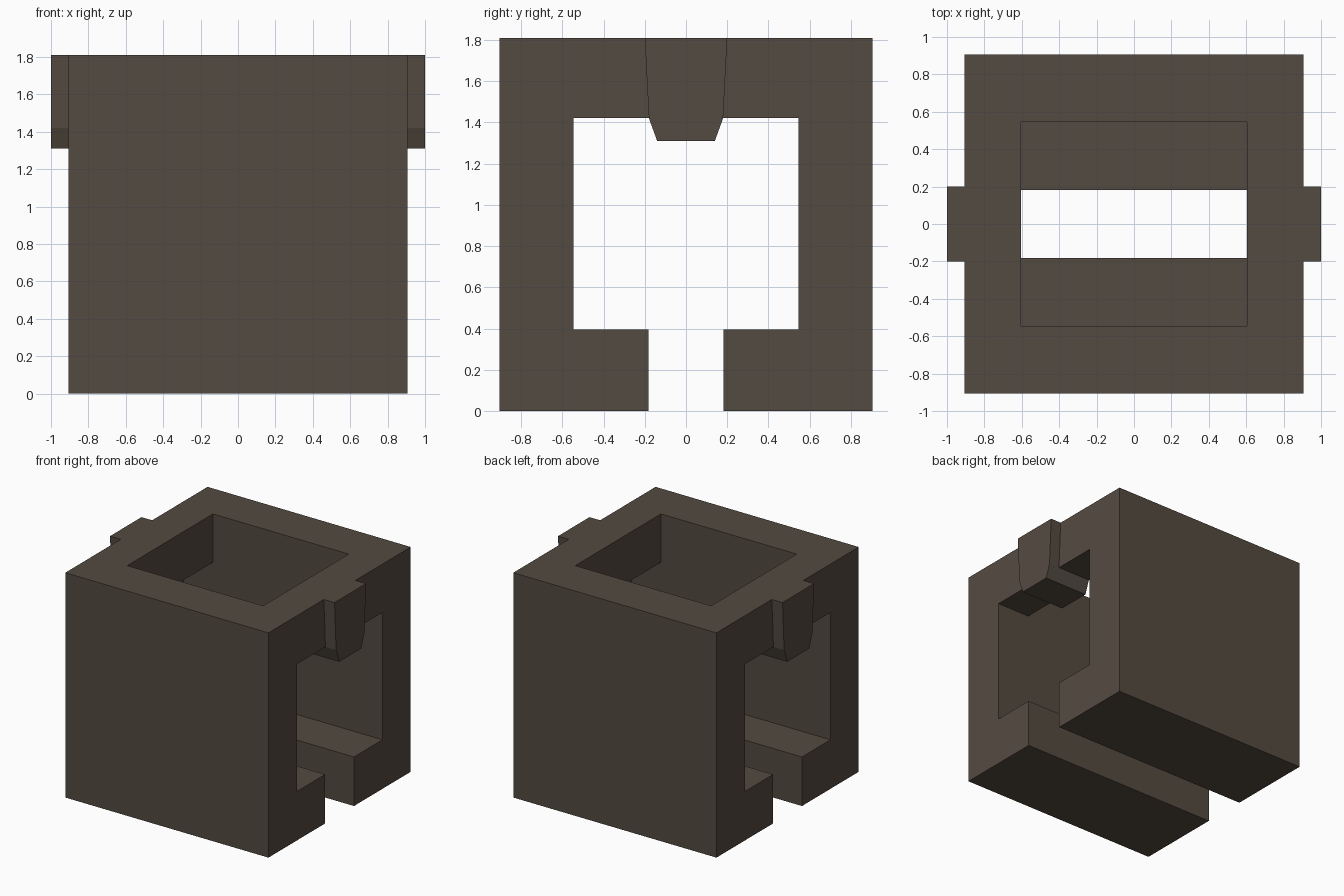
import bpy, bmesh

if "Cube" in bpy.data.objects:
    bpy.data.objects.remove(bpy.data.objects["Cube"])

stone = bpy.data.materials.new("dark_brown")
stone.diffuse_color = (0.088, 0.069, 0.053, 1)
stone.use_nodes = True
stone.node_tree.nodes["Principled BSDF"].inputs["Base Color"].default_value = stone.diffuse_color


def prism(name, profile, x0, x1):
    """Extrude a (y, z) profile along x."""
    bm = bmesh.new()
    face = bm.faces.new([bm.verts.new((x0, y, z)) for y, z in profile])
    ext = bmesh.ops.extrude_face_region(bm, geom=[face])
    verts = [v for v in ext["geom"] if isinstance(v, bmesh.types.BMVert)]
    bmesh.ops.translate(bm, verts=verts, vec=(x1 - x0, 0, 0))
    bmesh.ops.recalc_face_normals(bm, faces=bm.faces)
    mesh = bpy.data.meshes.new(name)
    bm.to_mesh(mesh)
    bm.free()
    mesh.materials.append(stone)
    ob = bpy.data.objects.new(name, mesh)
    bpy.context.collection.objects.link(ob)
    return ob


def mirrored(half):
    """Complete a half profile across y = 0."""
    return half + [(-y, z) for y, z in reversed(half)]


def combine(target, tool, operation):
    """Apply a boolean and remove the tool object."""
    mod = target.modifiers.new(operation, 'BOOLEAN')
    mod.object, mod.operation, mod.solver = tool, operation, 'EXACT'
    bpy.context.view_layer.objects.active = target
    bpy.ops.object.modifier_apply(modifier=mod.name)
    bpy.data.objects.remove(tool)


W, H, IN, OPEN = 0.905, 1.81, 0.545, 0.605
SLOT, FLOOR, CEIL = 0.183, 0.395, 1.42

# Block with the side-to-side tunnel and the slot in its floor
body = prism("hollow_block", mirrored(
    [(W, H), (W, 0), (SLOT, 0), (SLOT, FLOOR), (IN, FLOOR), (IN, CEIL)])
    , -W, W)

# Rectangular opening in the top
cutter = prism("top_opening", mirrored([(IN, 2.0), (IN, CEIL - 0.1)]), -OPEN, OPEN)
combine(body, cutter, 'DIFFERENCE')

# Tapered keystone at each tunnel mouth
key = mirrored([(0.2, H), (0.18, CEIL), (0.14, 1.31)])
for side in (-1, 1):
    combine(body, prism("keystone", key, side * OPEN, side * 1.0), 'UNION')
